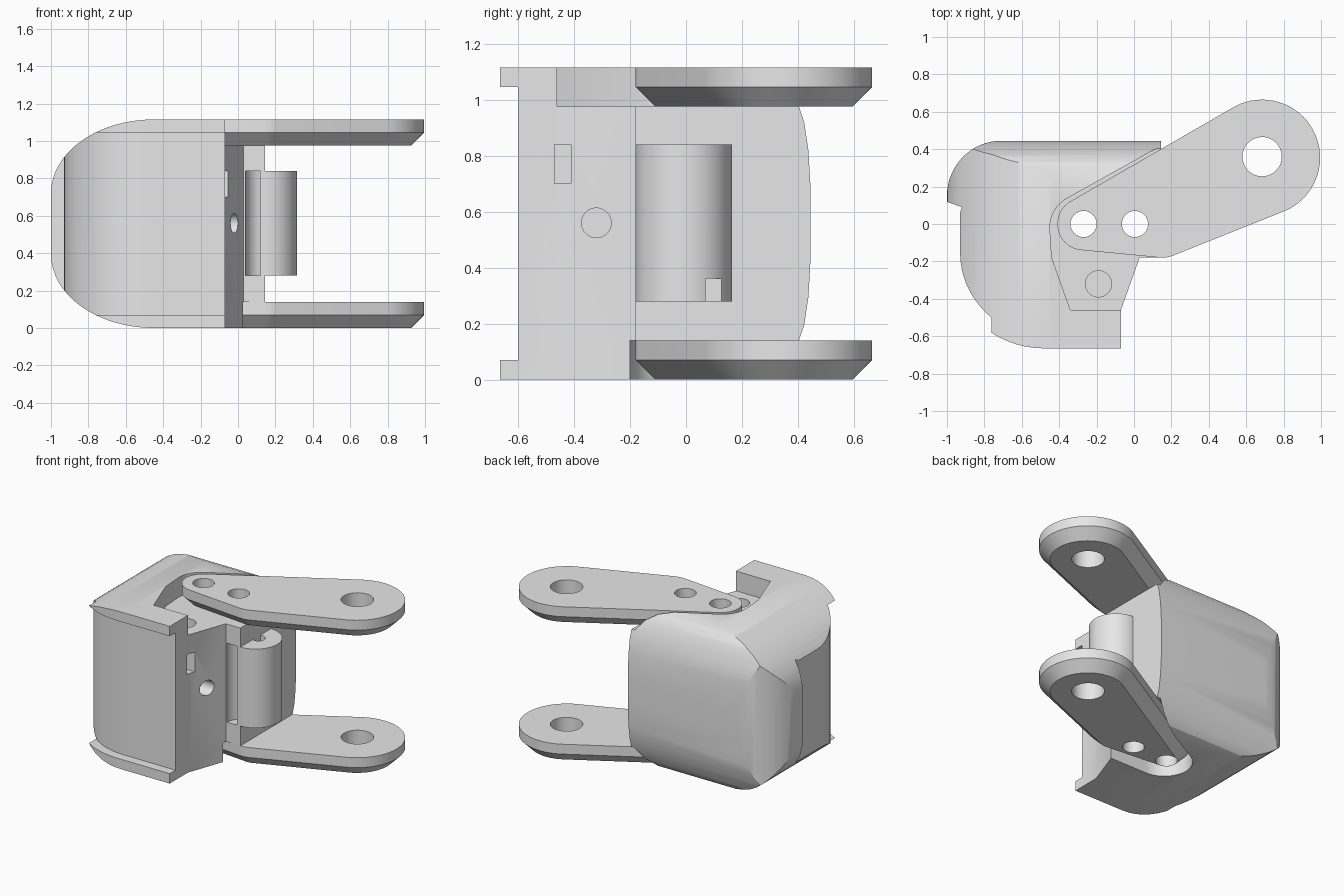
import bpy, bmesh, math
from mathutils import Vector
from mathutils.geometry import convex_hull_2d

cube = bpy.data.objects.get("Cube")
if cube:
    bpy.data.objects.remove(cube, do_unlink=True)

HEIGHT = 1.115
MID = HEIGHT / 2
ARM = 0.14      # arm thickness
STEP = 0.07     # chamfer and lip size

grey = bpy.data.materials.new("light_grey")
grey.use_nodes = True
grey.diffuse_color = (0.8, 0.8, 0.8, 1)
grey.node_tree.nodes["Principled BSDF"].inputs["Base Color"].default_value = (0.8, 0.8, 0.8, 1)


def arc(cx, cy, rx, ry, start, end, n=16):
    angles = [math.radians(start + (end - start) * i / n) for i in range(n + 1)]
    return [(cx + rx * math.cos(a), cy + ry * math.sin(a)) for a in angles]


def loft(name, sections):
    """Solid through matching rings of 3D points."""
    bm = bmesh.new()
    rings = [[bm.verts.new(p) for p in s] for s in sections]
    n = len(rings[0])
    for a, b in zip(rings, rings[1:]):
        for i in range(n):
            bm.faces.new((a[i], a[(i + 1) % n], b[(i + 1) % n], b[i]))
    bm.faces.new(rings[0])
    bm.faces.new(rings[-1])
    bmesh.ops.recalc_face_normals(bm, faces=bm.faces)
    mesh = bpy.data.meshes.new(name)
    bm.to_mesh(mesh)
    bm.free()
    mesh.materials.append(grey)
    obj = bpy.data.objects.new(name, mesh)
    bpy.context.collection.objects.link(obj)
    return obj


def prism(name, outline, lo, hi, axis="z"):
    place = {"x": lambda a, b, h: (h, a, b),
             "y": lambda a, b, h: (a, h, b),
             "z": lambda a, b, h: (a, b, h)}[axis]
    return loft(name, [[place(a, b, h) for a, b in outline] for h in (lo, hi)])


def circle(x, y, r, n=40):
    return arc(x, y, r, r, 0, 360, n)[:-1]


def boolean(obj, tool, operation="DIFFERENCE"):
    """Apply a boolean at once and discard the tool."""
    mod = obj.modifiers.new("cut", "BOOLEAN")
    mod.operation, mod.object, mod.solver = operation, tool, "EXACT"
    tool.hide_render = True
    bpy.context.view_layer.update()
    graph = bpy.context.evaluated_depsgraph_get()
    mesh = bpy.data.meshes.new_from_object(obj.evaluated_get(graph))
    obj.modifiers.clear()
    obj.data = mesh
    bpy.data.objects.remove(tool, do_unlink=True)


def drill(obj, x, y, r, lo=-0.1, hi=HEIGHT + 0.1):
    boolean(obj, prism("drill", circle(x, y, r), lo, hi))


# Housing: plan outline trimmed by the front and side profiles
plan = arc(-0.71, 0.15, 0.29, 0.295, 180, 90) + [
    (0.145, 0.445), (0.145, -0.18), (0.03, -0.18), (-0.07, -0.46),
    (-0.07, -0.665)] + arc(-0.48, -0.145, 0.52, 0.52, 270, 180)
housing = prism("housing", plan, 0, HEIGHT)

front = [(0.5, 0), (0.5, HEIGHT)] + arc(-0.45, 0.72, 0.55, HEIGHT - 0.72, 90, 180)
front += arc(-0.45, HEIGHT - 0.72, 0.55, HEIGHT - 0.72, 180, 270)
boolean(housing, prism("front_profile", front, -1, 1, "y"), "INTERSECT")

back = [(0.444, 0.7), (0.437, 0.82), (0.422, 0.92), (0.4, 0.985),
        (0.37, 1.05), (0.33, 1.095), (0.28, HEIGHT)]
side = [(y, HEIGHT - z) for y, z in reversed(back)] + [(0.446, MID)] + back
side += [(-1, HEIGHT), (-1, 0)]
boolean(housing, prism("side_profile", side, -2, 1, "x"), "INTERSECT")

# Recessed front and flank between the upper and lower lips
recess = [(-1.2, 0.19), (-0.92, 0.09), (-0.93, 0.06)]
recess += arc(-0.48, -0.15, 0.45, 0.45, 180, 270)
recess += [(0.2, -0.6), (0.2, -0.9), (-1.2, -0.9)]
boolean(housing, prism("recess", recess, STEP, HEIGHT - STEP))

# Pockets for the arms
rim = [(0.3, 0.508), (0.145, 0.418)] + arc(-0.27, -0.02, 0.18, 0.18, 120, 180, 10)
boolean(housing, prism("top_pocket", rim + [(-0.44, -0.18), (-0.34, -0.46), (0.3, -0.46)],
                       HEIGHT - ARM, HEIGHT + 0.1))
boolean(housing, prism("bottom_pocket", rim + arc(-0.27, -0.02, 0.18, 0.18, 190, 270, 10)
                       + [(0.3, -0.2)], -0.1, ARM))

# Barrel bay, pin holes, adjusting hole, side hole and slot
boolean(housing, prism("barrel_bay", [(0.3, -0.3), (0.04, -0.3)]
                       + arc(0.145, -0.18, 0.105, 0.1, 180, 90, 10) + [(0.3, -0.08)], 0.28, 0.84))
for x in (-0.27, 0.005):
    drill(housing, x, 0, 0.07)
drill(housing, -0.19, -0.32, 0.07, 0.86)
boolean(housing, prism("side_hole", circle(-0.32, 0.56, 0.053), -0.14, 0.3, "x"))
boolean(housing, prism("slot", [(-0.47, 0.7), (-0.41, 0.7), (-0.41, 0.84), (-0.47, 0.84)],
                       -0.15, 0.2, "x"))

# Barrel: flat inner end and round outer end
barrel = prism("barrel", [(0.12, 0.163), (0.12, -0.18)]
               + arc(0.145, -0.0085, 0.17, 0.1715, -90, 90, 32), 0.28, 0.84)
drill(barrel, 0.16, 0, 0.045)
boolean(barrel, prism("barrel_notch", [(0.07, 0.2), (0.145, 0.2), (0.145, 0.362), (0.07, 0.362)],
                      0.25, 0.4, "x"))


# Arms: rounded outline with a chamfered underside
def arm_points(inset):
    return (circle(0.685, 0.355, 0.31 - inset, 64) + circle(-0.27, 0, 0.14 - inset, 64)
            + circle(0.15, -0.02, 0.16 - inset, 64))


hull = convex_hull_2d([Vector(p) for p in arm_points(0)])


def arm(name, base):
    rings = []
    for inset, z in ((STEP, 0), (0, STEP), (0, ARM)):
        pts = arm_points(inset)
        rings.append([(*pts[i], base + z) for i in hull])
    obj = loft(name, rings)
    for x, y, r in ((0.685, 0.36, 0.105), (-0.27, 0, 0.07), (0.005, 0, 0.07)):
        drill(obj, x, y, r)
    return obj


arms = [arm("lower_arm", 0), arm("upper_arm", HEIGHT - ARM)]

# Smooth the curved surfaces, keep the edges crisp
bpy.ops.object.select_all(action="DESELECT")
for obj in [housing, barrel] + arms:
    obj.select_set(True)
    bpy.context.view_layer.objects.active = obj
bpy.ops.object.shade_smooth_by_angle(angle=math.radians(25))
